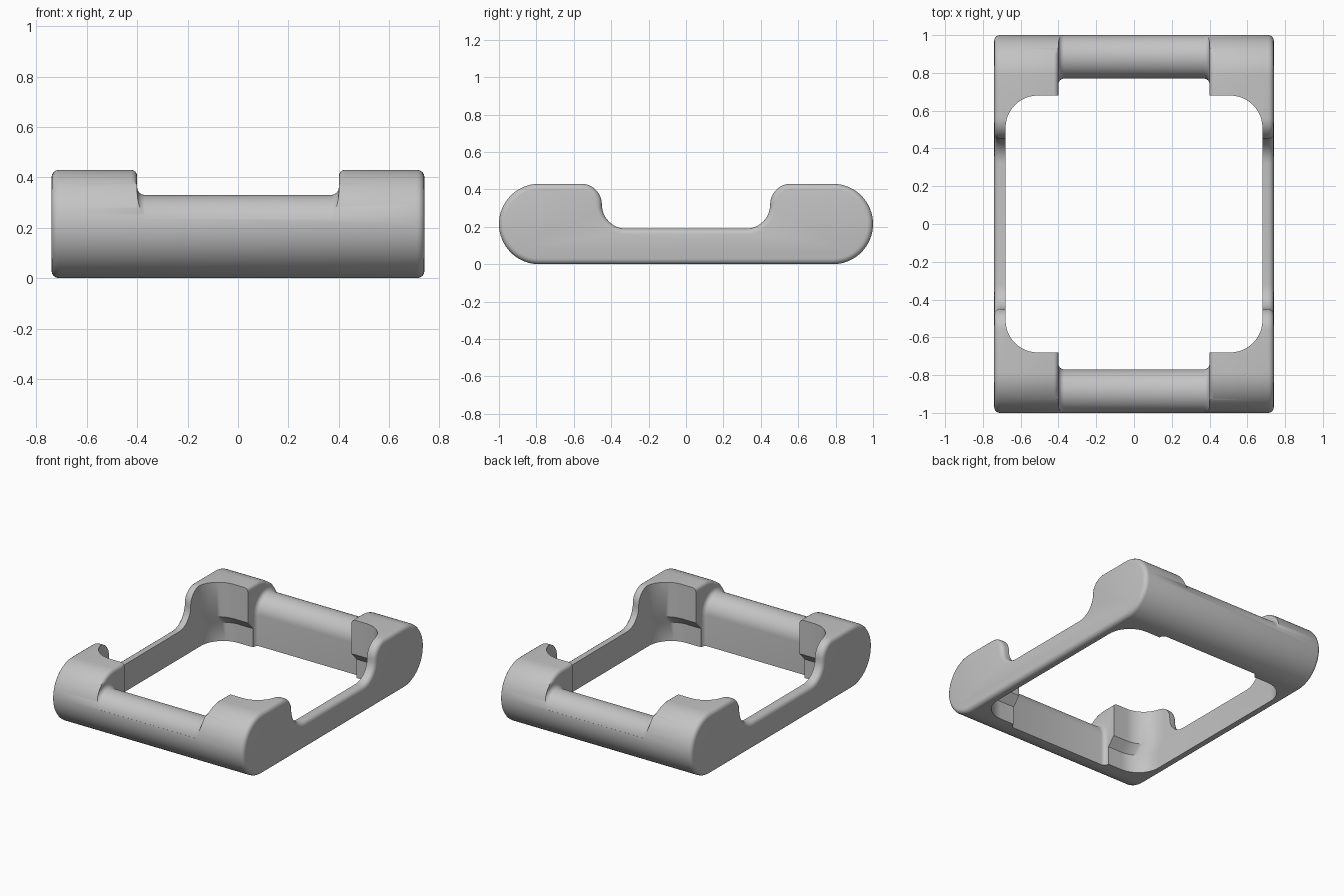
import bpy, bmesh, math

if "Cube" in bpy.data.objects:
    bpy.data.objects.remove(bpy.data.objects["Cube"])

grey = bpy.data.materials.new("light_grey")
grey.diffuse_color = (0.55, 0.55, 0.55, 1)
grey.use_nodes = True
grey.node_tree.nodes["Principled BSDF"].inputs["Base Color"].default_value = grey.diffuse_color


def arc(cy, cz, r, a0, a1, n):
    return [(cy + r * math.cos(math.radians(a0 + (a1 - a0) * i / n)),
             cz + r * math.sin(math.radians(a0 + (a1 - a0) * i / n))) for i in range(n + 1)]


def loft(name, rings, bevel_rule=None, width=0.03):
    """Join matching closed rings into a capped solid, optionally rounding some edges."""
    bm = bmesh.new()
    loops = [[bm.verts.new(p) for p in ring] for ring in rings]
    n = len(loops[0])
    for a, b in zip(loops, loops[1:]):
        for i in range(n):
            bm.faces.new((a[i], a[(i + 1) % n], b[(i + 1) % n], b[i]))
    bm.faces.new(loops[0])
    bm.faces.new(loops[-1])
    bmesh.ops.recalc_face_normals(bm, faces=bm.faces)
    if bevel_rule:
        edges = [e for e in bm.edges if bevel_rule(*(v.co for v in e.verts))]
        bmesh.ops.bevel(bm, geom=edges, offset=width, segments=4, profile=0.5,
                        affect='EDGES', clamp_overlap=False)
    me = bpy.data.meshes.new(name)
    bm.to_mesh(me)
    bm.free()
    ob = bpy.data.objects.new(name, me)
    bpy.context.collection.objects.link(ob)
    me.materials.append(grey)
    return ob


def extrude_x(profile, half):
    return [[(x, y, z) for y, z in profile] for x in (-half, half)]


# Frame: low-waisted side profile with round ends, extruded across the width
half = (arc(0.785, 0.215, 0.215, -90, 90, 32) + arc(0.56, 0.32, 0.11, 90, 180, 12)
        + arc(0.32, 0.32, 0.13, 0, -90, 12)[1:])
profile = half + [(-y, z) for y, z in reversed(half)]
frame = loft("frame", extrude_x(profile, 0.74), lambda a, b: abs(a.x - b.x) < 1e-5)

# Central opening: rounded rectangle, a little longer below the corner blocks
def opening_ring(z, hy, hx=0.68, r=0.17):
    ring = []
    for sx, sy, a in ((1, 1, 0), (-1, 1, 90), (-1, -1, 180), (1, -1, 270)):
        ring += arc(sx * (hx - r), sy * (hy - r), r, a, a + 90, 12)
    return [(x, y, z) for x, y in ring]

cutters = [loft("opening_cutter", [opening_ring(z, hy) for z, hy in
                                   ((-0.1, 0.735), (0.13, 0.735), (0.19, 0.68), (0.6, 0.68))])]

# Round cross rails: cut everything above and inside the rail section
for s in (1, -1):
    rail = [(0.77, -0.1)] + arc(0.885, 0.215, 0.115, 180, 10, 24)
    section = rail + [(1.1, 0.24), (1.1, 0.6), (0.5, 0.6), (0.5, -0.1)]

    def on_rail(a, b):
        return (abs(a.x - b.x) < 1e-5
                and all(0.76 < s * v.y < 1.05 and v.z < 0.4 for v in (a, b)))

    cutters.append(loft("rail_cutter", extrude_x([(s * y, z) for y, z in section], 0.4), on_rail))

for c in cutters:
    c.hide_render = True
    m = frame.modifiers.new("cut", 'BOOLEAN')
    m.operation = 'DIFFERENCE'
    m.solver = 'EXACT'
    m.object = c

# Apply the cuts, then drop the cutters
deps = bpy.context.evaluated_depsgraph_get()
mesh = bpy.data.meshes.new_from_object(frame.evaluated_get(deps))
frame.modifiers.clear()
frame.data = mesh
for c in cutters:
    bpy.data.objects.remove(c)

# Round the top inner edges of the corner blocks
bm = bmesh.new()
bm.from_mesh(mesh)
bmesh.ops.remove_doubles(bm, verts=bm.verts, dist=1e-5)
edges = [e for e in bm.edges if len(e.link_faces) == 2 and e.calc_face_angle() > 0.8
         and all(abs(abs(v.co.x) - 0.4) < 1e-4 and v.co.z > 0.375 for v in e.verts)]
bmesh.ops.bevel(bm, geom=edges, offset=0.025, segments=4, profile=0.5,
                affect='EDGES', clamp_overlap=False)
bm.to_mesh(mesh)
bm.free()

bpy.context.view_layer.objects.active = frame
frame.select_set(True)
bpy.ops.object.shade_smooth_by_angle(angle=math.radians(35))
